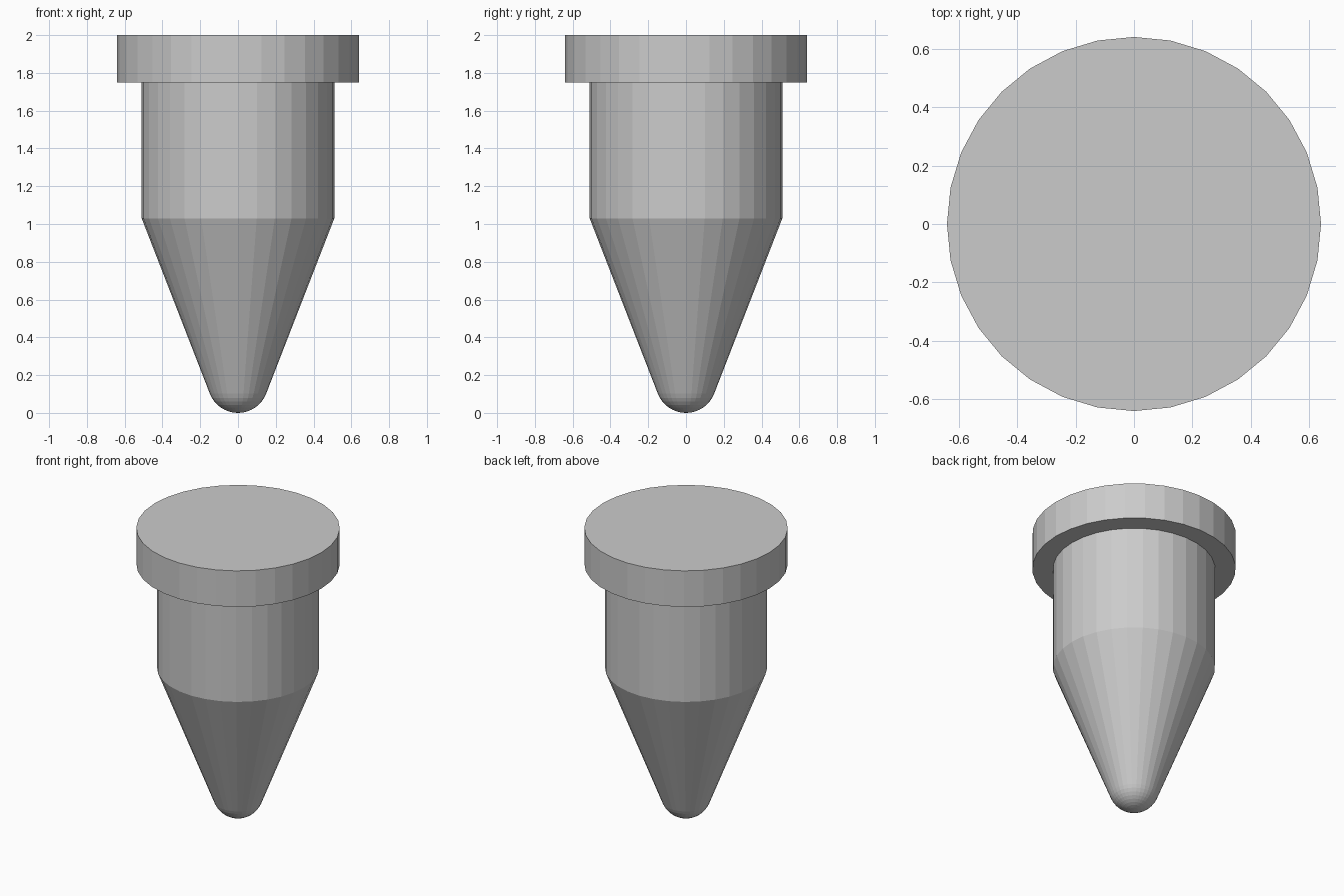
import bpy, bmesh, math

if "Cube" in bpy.data.objects:
    bpy.data.objects.remove(bpy.data.objects["Cube"])

SIDES = 32


def lathe(name, profile):
    """Revolve (radius, z) points, bottom to top; zero radius closes to a point."""
    bm = bmesh.new()
    rings = []
    for r, z in profile:
        if r == 0:
            rings.append([bm.verts.new((0, 0, z))] * SIDES)
        else:
            rings.append([bm.verts.new((r * math.cos(2 * math.pi * i / SIDES),
                                        r * math.sin(2 * math.pi * i / SIDES), z))
                          for i in range(SIDES)])
    for low, high in zip(rings, rings[1:]):
        for i in range(SIDES):
            j = (i + 1) % SIDES
            corners = dict.fromkeys((low[i], low[j], high[j], high[i]))
            bm.faces.new(list(corners))
    # Flat end caps where the profile does not end in a point
    if profile[0][0] > 0:
        bm.faces.new(rings[0][::-1])
    if profile[-1][0] > 0:
        bm.faces.new(rings[-1])
    bmesh.ops.recalc_face_normals(bm, faces=bm.faces)
    mesh = bpy.data.meshes.new(name)
    bm.to_mesh(mesh)
    bm.free()
    obj = bpy.data.objects.new(name, mesh)
    bpy.context.collection.objects.link(obj)
    return obj


# Tube body: rounded tip, tangent cone, straight barrel
TIP_R = 0.16
TIP_ARC = math.radians(68.6)
STEPS = 8
tip = [(TIP_R * math.sin(TIP_ARC * k / STEPS),
        TIP_R * (1 - math.cos(TIP_ARC * k / STEPS))) for k in range(STEPS + 1)]
lathe("tube_body", tip + [(0.51, 1.03), (0.51, 1.75)])

# Flat cap overhanging the barrel
lathe("cap", [(0.64, 1.75), (0.64, 2.0)])
